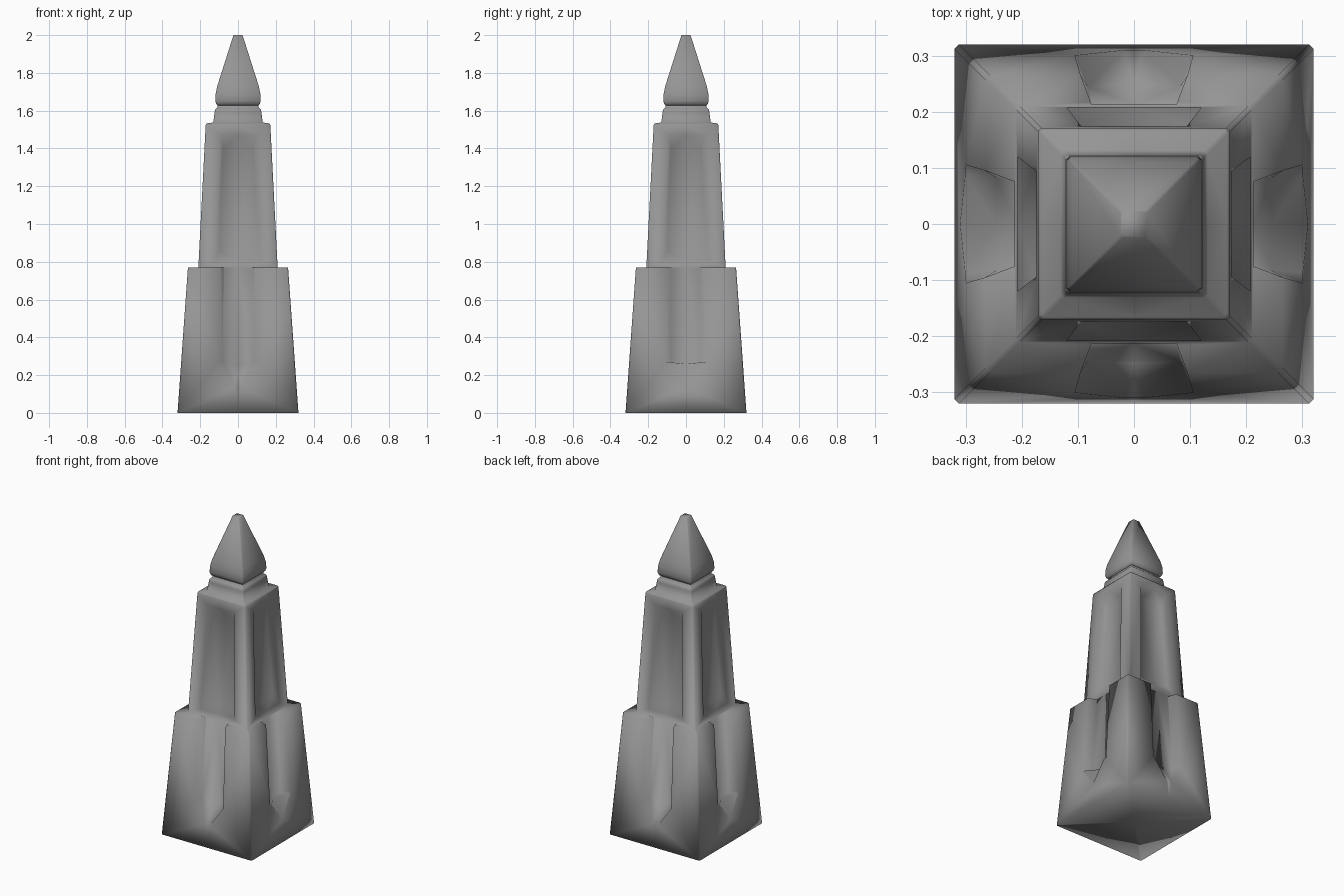
import bpy, bmesh, math
from mathutils import Vector, Matrix

if "Cube" in bpy.data.objects:
    bpy.data.objects.remove(bpy.data.objects["Cube"])

# Dark grey stone
stone = bpy.data.materials.new("stone")
stone.diffuse_color = (0.30, 0.30, 0.30, 1)
stone.use_nodes = True
stone.node_tree.nodes["Principled BSDF"].inputs["Base Color"].default_value = stone.diffuse_color


def make_object(name, bm):
    bmesh.ops.recalc_face_normals(bm, faces=bm.faces)
    me = bpy.data.meshes.new(name)
    bm.to_mesh(me)
    bm.free()
    me.materials.append(stone)
    ob = bpy.data.objects.new(name, me)
    bpy.context.collection.objects.link(ob)
    return ob


def skin(bm, rings):
    """Join equal-length rings of points into a closed solid."""
    loops = [[bm.verts.new(p) for p in r] for r in rings]
    n = len(loops[0])
    for a, b in zip(loops, loops[1:]):
        for i in range(n):
            j = (i + 1) % n
            bm.faces.new((a[i], a[j], b[j], b[i]))
    bm.faces.new(loops[0])
    bm.faces.new(loops[-1])


def square_tower(name, profile, c):
    """Square sections (half width, z) with small corner chamfers c."""
    bm = bmesh.new()
    rings = []
    for h, z in profile:
        ring = []
        for q in range(4):
            rot = Matrix.Rotation(q * math.pi / 2, 3, 'Z')
            ring += [rot @ Vector((h, -h + c, z)), rot @ Vector((h, h - c, z))]
        rings.append(ring)
    skin(bm, rings)
    return make_object(name, bm)


def apply_boolean(target, other, operation):
    """Combine two solids, keep the result and drop the helper."""
    mod = target.modifiers.new("combine", 'BOOLEAN')
    mod.operation = operation
    mod.solver = 'EXACT'
    mod.object = other
    bpy.ops.object.select_all(action='DESELECT')
    target.select_set(True)
    bpy.context.view_layer.objects.active = target
    bpy.ops.object.modifier_apply(modifier=mod.name)
    bpy.data.objects.remove(other)


def four_way_cut(target, inner, outer, stretch):
    """Cut the same tapered recess into all four sides."""
    bm = bmesh.new()
    outer = [Vector(i).lerp(Vector(o), stretch) for i, o in zip(inner, outer)]
    for q in range(4):
        rot = Matrix.Rotation(q * math.pi / 2, 3, 'Z')
        skin(bm, [[rot @ Vector(p) for p in r] for r in (inner, outer)])
    apply_boolean(target, make_object("cutter", bm), 'DIFFERENCE')


# Lower plinth with open channels ending in a V point
body = square_tower("body", [(0.32, 0), (0.265, 0.77)], 0.008)
four_way_cut(
    body,
    [(-0.075, -0.211, 0.80), (-0.082, -0.245, 0.27), (0, -0.246, 0.26),
     (0.082, -0.245, 0.27), (0.075, -0.211, 0.80)],
    [(-0.095, -0.264, 0.80), (-0.105, -0.30, 0.27), (0, -0.309, 0.14),
     (0.105, -0.30, 0.27), (0.095, -0.264, 0.80)], 1.3)

# Upper shaft and stepped collar with long sunken panels, fused to the plinth
shaft = square_tower("shaft", [(0.211, 0.75), (0.171, 1.525), (0.166, 1.533),
                               (0.131, 1.537), (0.124, 1.59), (0.122, 1.605),
                               (0.116, 1.612), (0.108, 1.618), (0.108, 1.64)], 0.006)
four_way_cut(
    shaft,
    [(-0.10, -0.178, 0.86), (0.10, -0.178, 0.86),
     (0.08, -0.145, 1.40), (-0.08, -0.145, 1.40)],
    [(-0.12, -0.208, 0.81), (0.12, -0.208, 0.81),
     (0.094, -0.174, 1.47), (-0.094, -0.174, 1.47)], 1.3)
apply_boolean(body, shaft, 'UNION')

# Split on the centre planes so the shading is even on both halves
bm = bmesh.new()
bm.from_mesh(body.data)
for axis in (Vector((1, 0, 0)), Vector((0, 1, 0))):
    bmesh.ops.bisect_plane(bm, geom=bm.verts[:] + bm.edges[:] + bm.faces[:],
                           plane_co=(0, 0, 0), plane_no=axis)
bmesh.ops.triangulate(bm, faces=bm.faces, ngon_method='BEAUTY')
for d in ('X', 'Y'):
    bmesh.ops.symmetrize(bm, input=bm.verts[:] + bm.edges[:] + bm.faces[:],
                         direction=d, dist=0.0005)
bm.to_mesh(body.data)
bm.free()

# Pointed cap
cap = square_tower("cap", [(0.108, 1.628), (0.115, 1.635), (0.12, 1.652),
                           (0.118, 1.69), (0.110, 1.73), (0.024, 2.0)], 0.004)

# Soft shading that flows over every edge, as on a worn carving
for part in (body, cap):
    part.data.shade_smooth()
